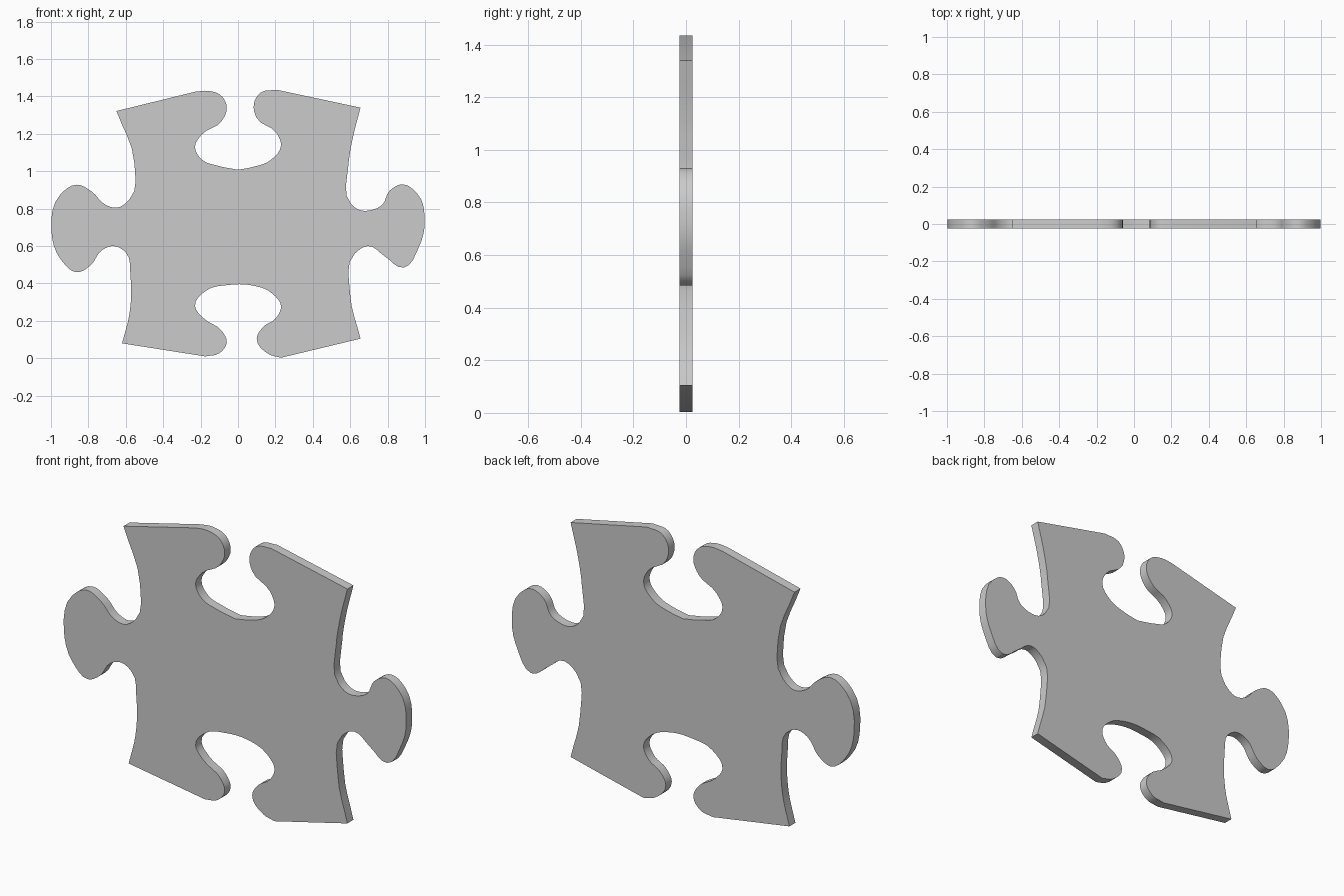
import bpy, bmesh
from mathutils import Vector
from mathutils.geometry import interpolate_bezier

if "Cube" in bpy.data.objects:
    bpy.data.objects.remove(bpy.data.objects["Cube"])

THICK = 0.05
STEPS = 4


def smooth_path(points):
    """Smooth (x, z) path through the points; both ends are free."""
    p = [Vector((x, 0, z)) for x, z in points]
    tan = []
    for i in range(len(p)):
        a = p[i] - p[max(i - 1, 0)]
        b = p[min(i + 1, len(p) - 1)] - p[i]
        if i in (0, len(p) - 1):
            tan.append((a + b).normalized())
        else:
            tan.append((a.normalized() * b.length + b.normalized() * a.length).normalized())
    out = []
    for i in range(len(p) - 1):
        h = (p[i + 1] - p[i]).length * 0.35
        seg = interpolate_bezier(p[i], p[i] + tan[i] * h,
                                 p[i + 1] - tan[i + 1] * h, p[i + 1], STEPS + 1)
        out += seg[:-1]
    return out + [p[-1]]


# Socket in the top edge, left to right (two halves meet in a slight point)
top_left = [(-.23, 1.425), (-.165, 1.43), (-.085, 1.40), (-.06, 1.34), (-.09, 1.265),
            (-.195, 1.195), (-.23, 1.13), (-.19, 1.06), (-.11, 1.03), (0, 1.008)]
top_right = [(0, 1.008), (.08, 1.023), (.175, 1.06), (.23, 1.14), (.205, 1.205), (.10, 1.285),
             (.085, 1.36), (.12, 1.42), (.21, 1.435)]

# Right edge with its tab, corner to corner, going down
right = [(.655, 1.34), (.61, 1.16), (.59, 1.03), (.605, .825), (.65, .793), (.715, .793),
         (.77, .82), (.81, .895), (.88, .93), (.955, .885), (.998, .725), (.965, .59),
         (.885, .485), (.785, .545), (.695, .60), (.625, .56), (.60, .34), (.655, .105)]

# Socket in the bottom edge, right to left
bottom = [(.23, .003), (.165, .022), (.10, .105), (.135, .168), (.20, .212), (.23, .28),
          (.185, .345), (.06, .392), (-.05, .392), (-.17, .362), (-.23, .28), (-.185, .215),
          (-.085, .145), (-.06, .085), (-.10, .027), (-.175, .01)]

# Left edge with its tab, corner to corner, going up
left = [(-.62, .08), (-.58, .24), (-.575, .44), (-.60, .565), (-.665, .60), (-.725, .58),
        (-.79, .495), (-.86, .46), (-.945, .525), (-.998, .69), (-.95, .875), (-.865, .928),
        (-.78, .89), (-.715, .825), (-.65, .805), (-.58, .85), (-.555, 1.05), (-.65, 1.322)]

outline = smooth_path(top_left)[:-1]
for side in (top_right, right, bottom, left):
    outline += smooth_path(side)

# Jigsaw plate: fill the outline and extrude its thickness
bm = bmesh.new()
front = bm.faces.new([bm.verts.new(v - Vector((0, THICK / 2, 0))) for v in outline])
ext = bmesh.ops.extrude_face_region(bm, geom=[front], use_keep_orig=True)
moved = [g for g in ext["geom"] if isinstance(g, bmesh.types.BMVert)]
bmesh.ops.translate(bm, verts=moved, vec=(0, THICK, 0))
bmesh.ops.recalc_face_normals(bm, faces=bm.faces)
mesh = bpy.data.meshes.new("jigsaw_piece")
bm.to_mesh(mesh)
bm.free()

piece = bpy.data.objects.new("jigsaw_piece", mesh)
bpy.context.collection.objects.link(piece)
bpy.context.view_layer.objects.active = piece
piece.select_set(True)
bpy.ops.object.shade_smooth_by_angle(angle=0.5)
